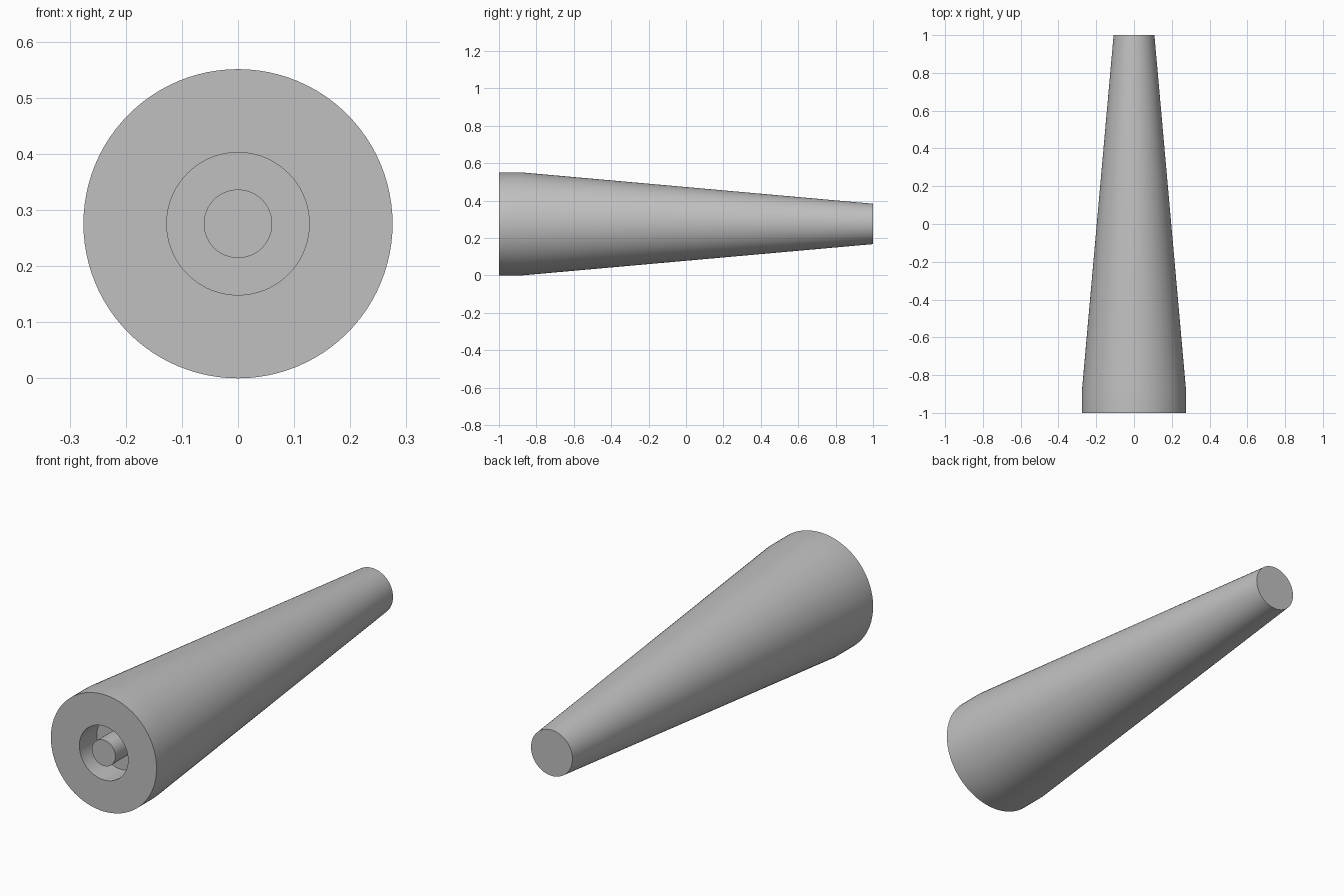
import bpy
import bmesh
import math
from mathutils import Matrix, Vector

default_cube = bpy.data.objects.get("Cube")
if default_cube:
    bpy.data.objects.remove(default_cube, do_unlink=True)

RADIUS = 0.2755
SIDES = 96

# Plain grey surface
grey = bpy.data.materials.new("plain_grey")
grey.use_nodes = True
colour = (0.53, 0.53, 0.53, 1)
grey.diffuse_color = colour
grey.node_tree.nodes["Principled BSDF"].inputs["Base Color"].default_value = colour


def lathe(name, profile):
    """Revolve (radius, y) points about the lengthwise axis."""
    bm = bmesh.new()
    points = [bm.verts.new((r, y, 0)) for r, y in profile]
    edges = [bm.edges.new(pair) for pair in zip(points, points[1:])]
    bmesh.ops.spin(bm, geom=points + edges, cent=(0, 0, 0), axis=(0, 1, 0),
                   angle=math.tau, steps=SIDES, use_merge=False)
    bmesh.ops.remove_doubles(bm, verts=bm.verts[:], dist=1e-5)
    bmesh.ops.translate(bm, verts=bm.verts[:], vec=(0, 0, RADIUS))
    bmesh.ops.recalc_face_normals(bm, faces=bm.faces[:])
    mesh = bpy.data.meshes.new(name)
    bm.to_mesh(mesh)
    bm.free()
    mesh.materials.append(grey)
    obj = bpy.data.objects.new(name, mesh)
    bpy.context.collection.objects.link(obj)
    bpy.ops.object.select_all(action="DESELECT")
    obj.select_set(True)
    bpy.context.view_layer.objects.active = obj
    bpy.ops.object.shade_smooth_by_angle(angle=math.radians(30))
    return obj


# Tapered body with a socket in the wide end and a centre pin flush with it
lathe("tapered_handle", [
    (0, -1), (0.061, -1),                # pin tip
    (0.061, -0.87), (0.127, -0.87),      # pin side and socket floor
    (0.127, -1), (RADIUS, -1),           # socket wall and front rim
    (RADIUS, -0.88), (0.108, 1),         # collar and taper
    (0, 1),                              # closed narrow end
])
